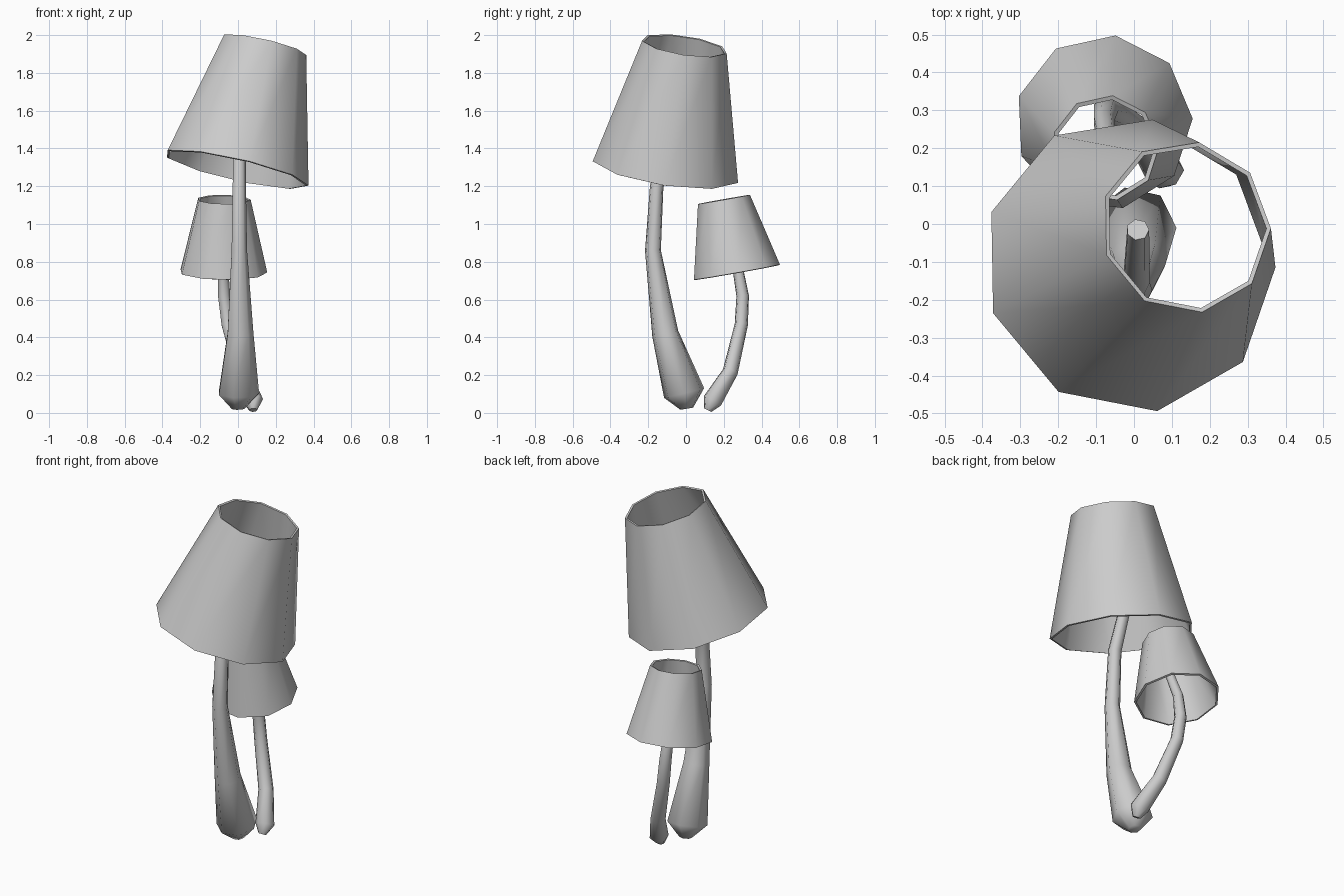
import bpy
import bmesh
from math import cos, sin, tau, radians
from mathutils import Vector

cube = bpy.data.objects.get("Cube")
if cube:
    bpy.data.objects.remove(cube)

grey = bpy.data.materials.new("plain grey")
grey.use_nodes = True
grey.diffuse_color = (0.6, 0.6, 0.6, 1)
grey.node_tree.nodes["Principled BSDF"].inputs["Base Color"].default_value = (0.6, 0.6, 0.6, 1)


def ring(bm, centre, axis, radius, sides, turn):
    """Regular polygon of vertices square to the axis."""
    tilt = Vector((0, 0, 1)).rotation_difference(axis)
    angles = [turn + tau * i / sides for i in range(sides)]
    return [bm.verts.new(centre + tilt @ Vector((radius * cos(a), radius * sin(a), 0)))
            for a in angles]


def loft(name, path, radii, sides, turn=0, capped=True, straight=False):
    """Skin rings along a path."""
    bm = bmesh.new()
    pts = [Vector(p) for p in path]
    rings = []
    for i, p in enumerate(pts):
        before, after = pts[max(i - 1, 0)], pts[min(i + 1, len(pts) - 1)]
        axis = (p - before).normalized() + (after - p).normalized()
        rings.append(ring(bm, p, axis.normalized(), radii[i], sides, turn))
    for a, b in zip(rings, rings[1:]):
        for i in range(sides):
            j = (i + 1) % sides
            bm.faces.new((a[i], a[j], b[j], b[i]))
    if capped:
        bm.faces.new(rings[0][::-1])
        bm.faces.new(rings[-1])
    mesh = bpy.data.meshes.new(name)
    bm.to_mesh(mesh)
    bm.free()
    mesh.materials.append(grey)
    obj = bpy.data.objects.new(name, mesh)
    bpy.context.collection.objects.link(obj)
    bpy.ops.object.select_all(action="DESELECT")
    obj.select_set(True)
    bpy.context.view_layer.objects.active = obj
    if not capped:
        wall = obj.modifiers.new("wall", "SOLIDIFY")
        wall.thickness = 0.012
        wall.offset = -1
        bpy.ops.object.modifier_apply(modifier=wall.name)
    bpy.ops.object.shade_smooth_by_angle(angle=radians(60))
    return obj


# Open, tilted lampshade-like caps
loft("large_cap", [(-0.012, -0.108, 1.29), (0.137, -0.008, 1.945)],
     [0.395, 0.23], 9, capped=False)
loft("small_cap", [(-0.08, 0.268, 0.745), (-0.075, 0.2, 1.13)],
     [0.235, 0.142], 9, turn=radians(2.5), capped=False)

# Bent stems, swollen at the foot
loft("large_stem",
     [(0, 0.004, 0.022), (0, -0.01, 0.105), (0.01, -0.11, 0.42), (0.005, -0.175, 0.86),
      (0.005, -0.155, 1.2), (0.01, -0.015, 1.55)],
     [0.035, 0.112, 0.072, 0.043, 0.037, 0.03], 7)
loft("small_stem",
     [(0.08, 0.115, 0.015), (0.08, 0.14, 0.065), (0.02, 0.235, 0.22), (-0.055, 0.293, 0.47),
      (-0.075, 0.3, 0.62), (-0.08, 0.275, 0.76), (-0.07, 0.21, 0.93)],
     [0.022, 0.053, 0.042, 0.036, 0.034, 0.029, 0.025], 7)
